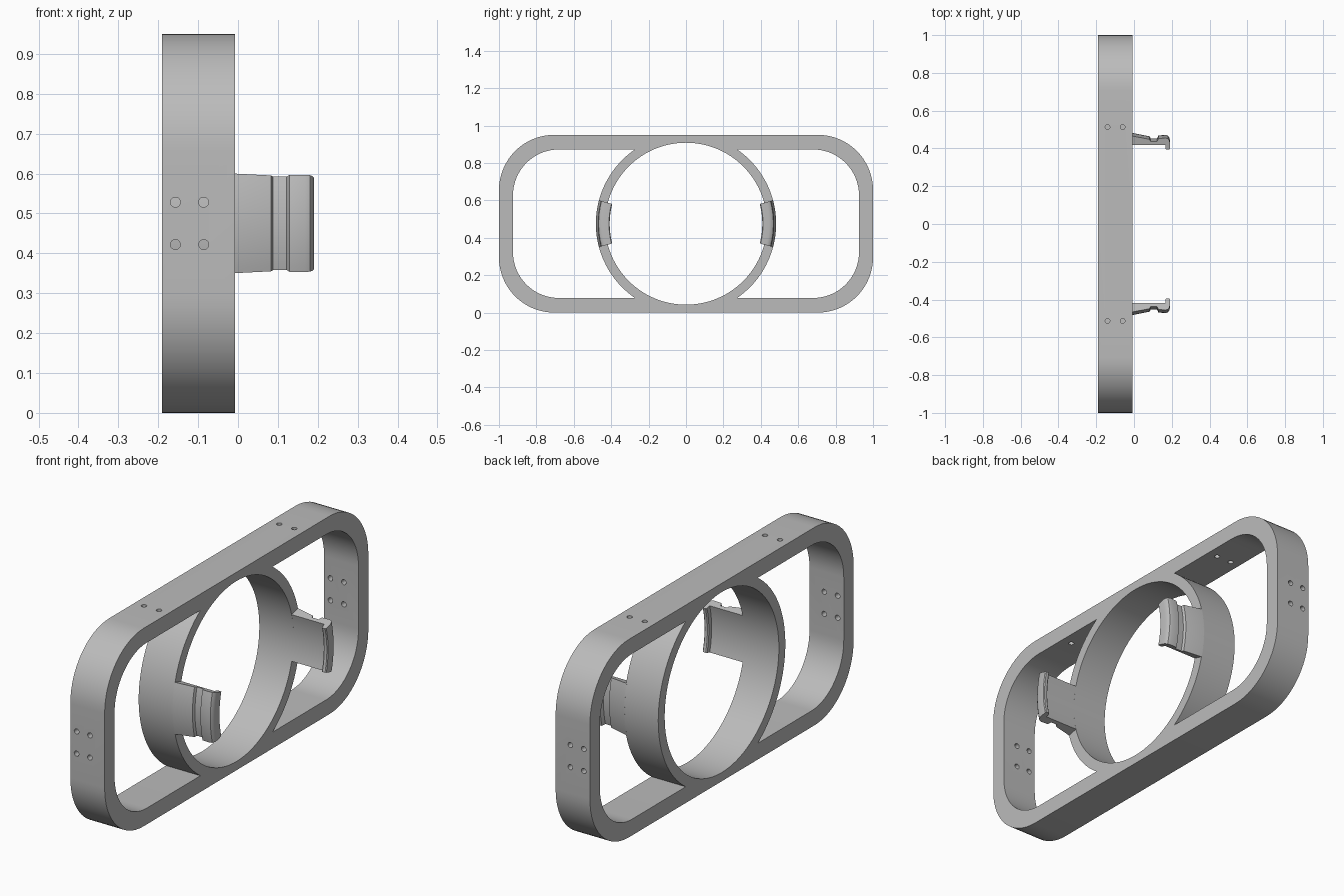
import bpy, bmesh
from math import sin, cos, pi, radians, asin, sqrt
from mathutils import Matrix, Vector

cube = bpy.data.objects.get("Cube")
if cube:
    bpy.data.objects.remove(cube, do_unlink=True)

grey = bpy.data.materials.new("plain grey")
grey.use_nodes = True
grey.diffuse_color = (0.5, 0.5, 0.5, 1)
grey.node_tree.nodes["Principled BSDF"].inputs["Base Color"].default_value = (0.5, 0.5, 0.5, 1)

CZ = 0.475                      # height of the ring axis
BACK, FRONT = -0.19, -0.008     # depth of the frame along x
RING_IN, RING_OUT = 0.433, 0.482


def make_object(name, bm):
    bmesh.ops.recalc_face_normals(bm, faces=bm.faces)
    mesh = bpy.data.meshes.new(name)
    bm.to_mesh(mesh)
    bm.free()
    mesh.materials.append(grey)
    obj = bpy.data.objects.new(name, mesh)
    bpy.context.collection.objects.link(obj)
    return obj


def smooth(obj):
    bpy.ops.object.select_all(action='DESELECT')
    obj.select_set(True)
    bpy.context.view_layer.objects.active = obj
    bpy.ops.object.shade_smooth_by_angle(angle=radians(30))


def arc(cy, cz, r, a0, a1, n):
    return [(cy + r * cos(a0 + (a1 - a0) * i / n), cz + r * sin(a0 + (a1 - a0) * i / n))
            for i in range(n + 1)]


# Outlines in the y-z plane, relative to the ring axis
def rounded_rect(hy, hz, r):
    pts = []
    for k, (sy, sz) in enumerate([(1, 1), (-1, 1), (-1, -1), (1, -1)]):
        pts += arc(sy * (hy - r), sz * (hz - r), r, k * pi / 2, (k + 1) * pi / 2, 16)
    return pts


def window(side, hy=0.925, hz=0.397, r=0.245):
    a = asin(hz / RING_OUT)
    pts = arc(0, 0, RING_OUT, a, -a, 40)
    pts += arc(hy - r, r - hz, r, -pi / 2, 0, 16)
    pts += arc(hy - r, hz - r, r, 0, pi / 2, 16)
    return [(side * y, z) for y, z in pts]


# Frame with the ring and two side windows
bm = bmesh.new()
outlines = [rounded_rect(1, CZ, 0.295), arc(0, 0, RING_IN, 0, 2 * pi, 96)[:-1],
            window(1), window(-1)]
for pts in outlines:
    vs = [bm.verts.new((BACK, y, z + CZ)) for y, z in pts]
    for a, b in zip(vs, vs[1:] + vs[:1]):
        bm.edges.new((a, b))
bmesh.ops.triangle_fill(bm, edges=bm.edges[:], use_beauty=True, normal=(1, 0, 0))
ext = bmesh.ops.extrude_face_region(bm, geom=bm.faces[:], use_keep_orig=True)
bmesh.ops.translate(bm, vec=(FRONT - BACK, 0, 0),
                    verts=[v for v in ext["geom"] if isinstance(v, bmesh.types.BMVert)])
frame = make_object("frame", bm)

# Screw holes: four through each end, two pairs through the top
bm = bmesh.new()


def drill(loc, rot):
    bmesh.ops.create_cone(bm, cap_ends=True, segments=20, radius1=0.0125, radius2=0.0125,
                          depth=0.2, matrix=Matrix.Translation(loc) @ rot)


for side in (1, -1):
    for x in (-0.157, -0.086):
        for dz in (0.053, -0.053):
            drill(Vector((x, side * 0.97, CZ + dz)), Matrix.Rotation(pi / 2, 4, 'X'))
    for x in (-0.14, -0.06):
        drill(Vector((x, side * 0.513, 0.92)), Matrix.Identity(4))
holes = make_object("hole_cutter", bm)
holes.hide_render = True

mod = frame.modifiers.new("holes", 'BOOLEAN')
mod.operation = 'DIFFERENCE'
mod.solver = 'EXACT'
mod.object = holes
bpy.context.view_layer.objects.active = frame
frame.select_set(True)
bpy.ops.object.modifier_apply(modifier=mod.name)
bpy.data.objects.remove(holes, do_unlink=True)
smooth(frame)

# Snap clips: a hooked section (x, radius) swept about the ring axis
section = [(-0.012, RING_IN), (-0.012, RING_OUT), (FRONT, RING_OUT), (0.083, 0.464),
           (0.088, 0.452), (0.122, 0.452), (0.129, 0.469), (0.168, 0.471),
           (0.18, 0.467), (0.187, 0.458), (0.19, 0.445), (0.19, 0.412),
           (0.186, 0.408), (0.172, 0.408), (0.167, 0.412), (0.167, RING_IN)]


def clip(name, side, half=radians(15), steps=16):
    bm = bmesh.new()
    rows = []
    for i in range(steps + 1):
        a = -half + 2 * half * i / steps
        rows.append([bm.verts.new((x, side * r * cos(a), CZ + r * sin(a))) for x, r in section])
    n = len(section)
    for r0, r1 in zip(rows, rows[1:]):
        for j in range(n):
            k = (j + 1) % n
            bm.faces.new((r0[j], r0[k], r1[k], r1[j]))
    bm.faces.new(rows[0])
    bm.faces.new(rows[-1])
    smooth(make_object(name, bm))


clip("left_side_clip", 1)
clip("right_side_clip", -1)
